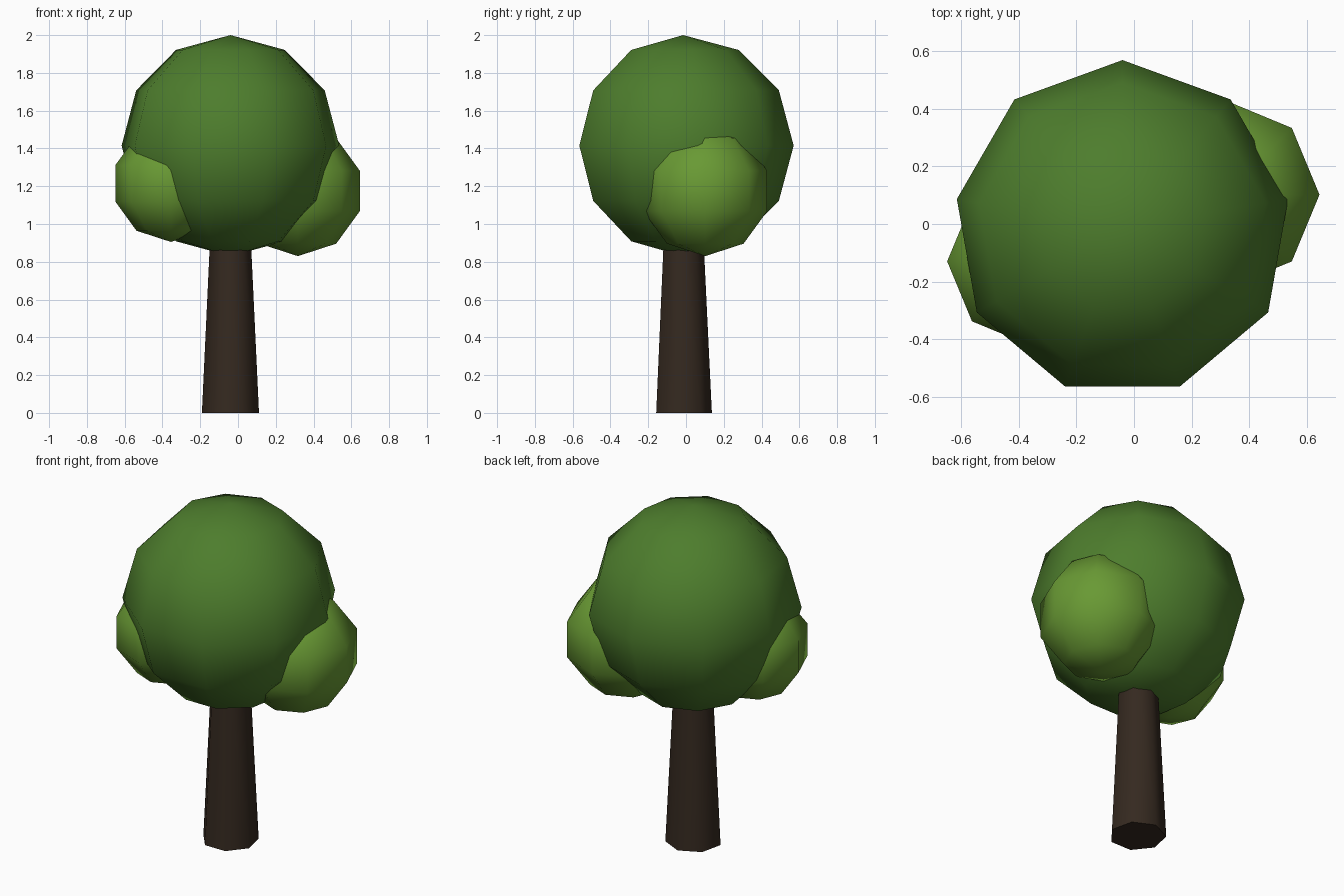
import bpy, bmesh, math
from mathutils import Matrix

if "Cube" in bpy.data.objects:
    bpy.data.objects.remove(bpy.data.objects["Cube"])


def material(name, rgb):
    m = bpy.data.materials.new(name)
    m.diffuse_color = (*rgb, 1)
    m.use_nodes = True
    m.node_tree.nodes["Principled BSDF"].inputs["Base Color"].default_value = m.diffuse_color
    return m


def finish(name, bm, mat, angle):
    bmesh.ops.recalc_face_normals(bm, faces=bm.faces)
    mesh = bpy.data.meshes.new(name)
    bm.to_mesh(mesh)
    bm.free()
    mesh.materials.append(mat)
    ob = bpy.data.objects.new(name, mesh)
    bpy.context.collection.objects.link(ob)
    bpy.ops.object.select_all(action='DESELECT')
    ob.select_set(True)
    bpy.context.view_layer.objects.active = ob
    bpy.ops.object.shade_smooth_by_angle(angle=math.radians(angle))
    return ob


def foliage(name, center, radius, segments, rings, mat):
    bm = bmesh.new()
    bmesh.ops.create_uvsphere(bm, u_segments=segments, v_segments=rings,
                              radius=radius, matrix=Matrix.Translation(center))
    finish(name, bm, mat, 80)


bark = material("bark", (0.035, 0.022, 0.014))
dark_leaf = material("dark_leaf", (0.075, 0.205, 0.026))
light_leaf = material("light_leaf", (0.14, 0.32, 0.034))

# Tapered seven-sided trunk, its top hidden inside the crown
bm = bmesh.new()
height = 1.1
bmesh.ops.create_cone(bm, cap_ends=True, segments=7, radius1=0.155, radius2=0.102,
                      depth=height, matrix=Matrix.Translation((-0.04, -0.018, height / 2)))
finish("trunk", bm, bark, 60)

# Main crown and two side clumps
foliage("crown", (-0.04, -0.015, 1.415), 0.585, 9, 6, dark_leaf)
foliage("right_clump", (0.317, 0.102, 1.175), 0.345, 8, 5, light_leaf)
foliage("left_clump", (-0.355, -0.13, 1.215), 0.31, 8, 5, light_leaf)
